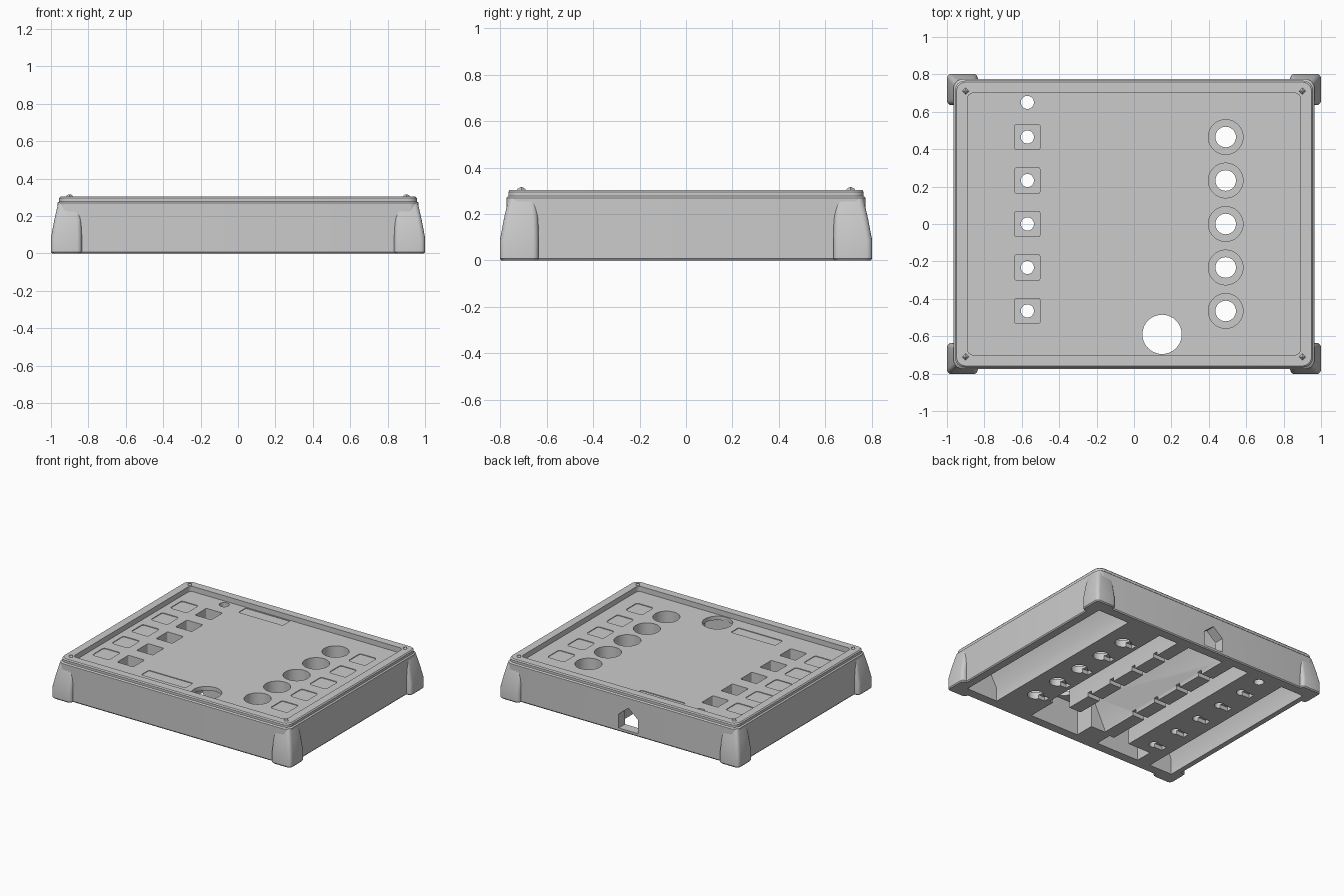
import bpy, bmesh, math

cube = bpy.data.objects.get("Cube")
if cube:
    bpy.data.objects.remove(cube, do_unlink=True)

grey = bpy.data.materials.new("plain grey")
grey.use_nodes = True
COLOR = (0.6, 0.6, 0.6, 1)
grey.diffuse_color = COLOR
grey.node_tree.nodes["Principled BSDF"].inputs["Base Color"].default_value = COLOR


def loft(bm, rings):
    """Closed solid through rings of equal point count."""
    loops = [[bm.verts.new(p) for p in ring] for ring in rings]
    n = len(loops[0])
    for a, b in zip(loops, loops[1:]):
        for i in range(n):
            j = (i + 1) % n
            bm.faces.new((a[i], a[j], b[j], b[i]))
    bm.faces.new(loops[0][::-1])
    bm.faces.new(loops[-1])


def rounded(cx, cy, hx, hy, r, z, steps=6):
    """Rounded rectangle outline at height z."""
    pts = []
    for q, (sx, sy) in enumerate(((1, 1), (-1, 1), (-1, -1), (1, -1))):
        for i in range(steps + 1):
            a = math.pi / 2 * (q + i / steps)
            pts.append((cx + sx * (hx - r) + r * math.cos(a),
                        cy + sy * (hy - r) + r * math.sin(a), z))
    return pts


def circle(cx, cy, r, z, n=40):
    return [(cx + r * math.cos(math.tau * i / n), cy + r * math.sin(math.tau * i / n), z)
            for i in range(n)]


def pad(bm, cx, cy, hx, hy, r, z0, z1):
    loft(bm, [rounded(cx, cy, hx, hy, r, z) for z in (z0, z1)])


def disc(bm, cx, cy, r, z0, z1):
    loft(bm, [circle(cx, cy, r, z) for z in (z0, z1)])


def box(bm, x0, x1, y0, y1, z0, z1):
    loft(bm, [[(x0, y0, z), (x1, y0, z), (x1, y1, z), (x0, y1, z)] for z in (z0, z1)])


def vault(bm, x0, x1, y0, y1, z0, eaves, top, lean):
    """Prism along y with upright sides up to the eaves, then leaning in to the top."""
    outline = ((x0, z0), (x1, z0), (x1, eaves), (x1 - lean, top), (x0 + lean, top), (x0, eaves))
    loft(bm, [[(x, y, z) for x, z in outline] for y in (y0, y1)])


def finish(bm, name):
    bmesh.ops.recalc_face_normals(bm, faces=bm.faces[:])
    mesh = bpy.data.meshes.new(name)
    bm.to_mesh(mesh)
    bm.free()
    mesh.materials.append(grey)
    ob = bpy.data.objects.new(name, mesh)
    bpy.context.collection.objects.link(ob)
    return ob


def activate(ob):
    bpy.ops.object.select_all(action='DESELECT')
    ob.select_set(True)
    bpy.context.view_layer.objects.active = ob


def cut(targets, build):
    """Subtract the shapes made by build(bm) from every target."""
    bm = bmesh.new()
    build(bm)
    cutter = finish(bm, "cutter")
    cutter.hide_render = True
    for ob in targets:
        mod = ob.modifiers.new("cut", 'BOOLEAN')
        mod.operation = 'DIFFERENCE'
        mod.solver = 'EXACT'
        mod.object = cutter
        activate(ob)
        bpy.ops.object.modifier_apply(modifier=mod.name)
    bpy.data.objects.remove(cutter, do_unlink=True)


ROWS = [0.2325 * i for i in range(-2, 3)]
KNOB_X, SWITCH_X = 0.49, -0.57
PANEL = 0.265

# Case with stepped lid
bm = bmesh.new()
loft(bm, [rounded(0, 0, 0.965 - d, 0.775 - d, 0.05, z) for d, z in
          ((0.006, 0), (0, 0.008), (0, 0.27), (0.009, 0.278), (0.009, 0.296), (0.016, 0.304))])
case = finish(bm, "case")

# Tapered corner feet
feet = []
for sx in (1, -1):
    for sy in (1, -1):
        bm = bmesh.new()
        rings = []
        for out, inner, z in ((0.006, 0.006, 0), (0, 0, 0.008), (0, 0, 0.085),
                              (0.018, 0.002, 0.18), (0.034, 0.008, 0.25), (0.04, 0.02, 0.272)):
            x0, x1, y0, y1 = 0.835 + inner, 1 - out, 0.635 + inner, 0.803 - out
            rings.append(rounded(sx * (x0 + x1) / 2, sy * (y0 + y1) / 2,
                                 (x1 - x0) / 2, (y1 - y0) / 2, 0.025, z, 4))
        loft(bm, rings)
        feet.append(finish(bm, "corner_foot"))
cut(feet, lambda bm: box(bm, -0.92, 0.92, -0.73, 0.73, 0.22, 0.4))

# Sunken control panel
cut([case], lambda bm: pad(bm, 0, 0, 0.89, 0.7, 0.03, PANEL, 0.4))


# Control pockets and shallow label insets
def pockets(bm):
    shallow = PANEL - 0.005
    for y in ROWS:
        disc(bm, KNOB_X, y, 0.093, 0.05, 0.3)
        pad(bm, SWITCH_X, y, 0.067, 0.067, 0.008, 0.05, 0.3)
        for x in (-0.775, 0.715):
            pad(bm, x, y, 0.07, 0.07, 0.018, shallow, 0.3)
    for x, y in ((-0.235, 0.65), (-0.2, -0.56)):
        pad(bm, x, y, 0.185, 0.045, 0.01, shallow, 0.3)


cut([case], pockets)


# Tapering channels between the underside ribs
def channels(bm):
    for x0, x1, y0, eaves, lean in ((0.64, 0.9, -0.7, 0.1, 0.08), (0.2, 0.36, -0.47, 0.15, 0.03),
                                    (-0.2, 0.1, -0.55, 0.02, 0.11),
                                    (-0.43, -0.3, -0.6, 0.15, 0.03),
                                    (-0.92, -0.73, -0.7, 0.12, 0.06)):
        vault(bm, x0, x1, y0, 0.7, -0.1, eaves, 0.24, lean)


cut([case] + feet, channels)


# Open bays along the front underside
def bays(bm):
    box(bm, -0.08, 0.33, -0.7, -0.45, -0.11, 0.235)
    box(bm, -0.62, -0.26, -0.7, -0.57, -0.11, 0.235)


cut([case], bays)


# Through holes
def holes(bm):
    for y in ROWS:
        disc(bm, KNOB_X, y, 0.055, -0.1, 0.1)
        disc(bm, SWITCH_X, y, 0.035, -0.1, 0.1)
    disc(bm, SWITCH_X, 0.65, 0.035, -0.1, 0.4)
    disc(bm, 0.15, -0.59, 0.105, 0.2, 0.4)


cut([case], holes)


# Wire notches beside the holes and across the ribs
def notches(bm):
    for y in ROWS:
        box(bm, 0.39, KNOB_X, y - 0.025, y + 0.025, -0.1, 0.03)
        box(bm, -0.66, SWITCH_X, y - 0.025, y + 0.025, -0.1, 0.03)
        if y > -0.4:
            for x in (0.15, -0.25):
                box(bm, x - 0.07, x + 0.07, y - 0.018, y + 0.018, -0.1, 0.03)


cut([case], notches)

# Pointed cable opening in the back wall
cut([case], lambda bm: vault(bm, -0.14, 0.02, 0.65, 0.9, 0.025, 0.13, 0.195, 0.078))

# Small four-sided screw heads at the lid corners
bm = bmesh.new()
for sx in (1, -1):
    for sy in (1, -1):
        loft(bm, [circle(sx * 0.9, sy * 0.71, r, z, 4)
                  for r, z in ((0.02, 0.3), (0.016, 0.309), (0.004, 0.316))])
screws = finish(bm, "lid_screws")

for ob in [case, screws] + feet:
    activate(ob)
    bpy.ops.object.shade_smooth_by_angle(angle=math.radians(35))
